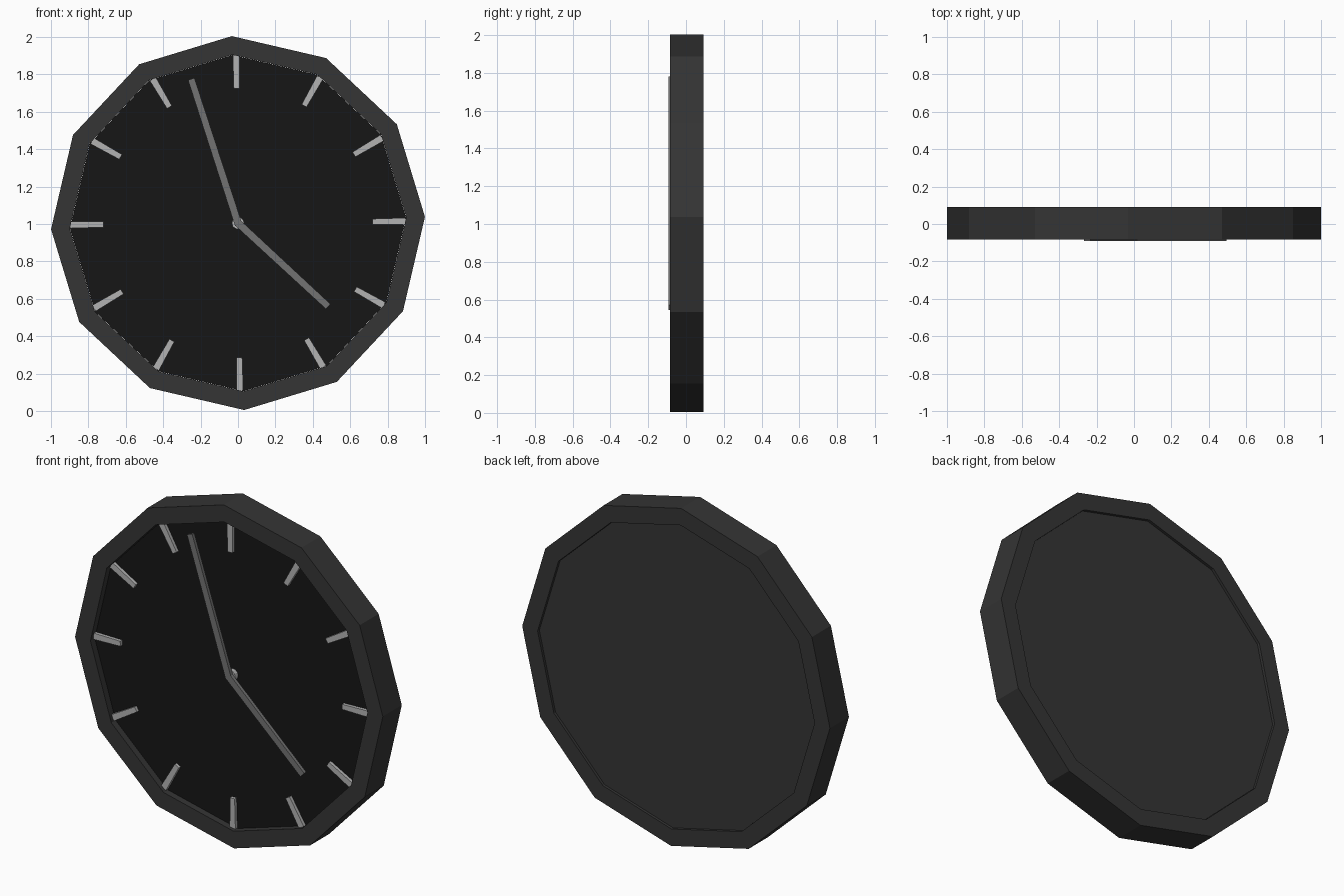
import bpy, bmesh
from math import sin, cos, pi, radians, atan2, hypot

if "Cube" in bpy.data.objects:
    bpy.data.objects.remove(bpy.data.objects["Cube"])

SIDES, TWIST = 12, radians(1.9)
CZ = 1.005


def material(name, v):
    m = bpy.data.materials.new(name)
    m.diffuse_color = (v, v, v, 1)
    m.use_nodes = True
    m.node_tree.nodes["Principled BSDF"].inputs["Base Color"].default_value = m.diffuse_color
    return m


FRAME = material("charcoal", 0.035)
DIAL = material("black", 0.008)
HANDS = material("mid_grey", 0.17)
MARKS = material("light_grey", 0.45)


def finish(name, bm, mat):
    bmesh.ops.recalc_face_normals(bm, faces=bm.faces)
    me = bpy.data.meshes.new(name)
    bm.to_mesh(me)
    bm.free()
    me.materials.append(mat)
    ob = bpy.data.objects.new(name, me)
    bpy.context.collection.objects.link(ob)
    return ob


def loop(bm, r, y, n=SIDES):
    return [bm.verts.new((r * cos(TWIST + 2 * pi * i / n), y,
                          CZ + r * sin(TWIST + 2 * pi * i / n))) for i in range(n)]


def bridge(bm, a, b):
    n = len(a)
    for i in range(n):
        bm.faces.new((a[i], a[(i + 1) % n], b[(i + 1) % n], b[i]))


def disc(name, r, y0, y1, mat, n=SIDES):
    bm = bmesh.new()
    a, b = loop(bm, r, y0, n), loop(bm, r, y1, n)
    bridge(bm, a, b)
    bm.faces.new(a)
    bm.faces.new(b)
    return finish(name, bm, mat)


def bar(name, angle, r0, r1, w0, w1, y0, y1, mat):
    """Radial tapered bar lying on the dial."""
    bm = bmesh.new()
    c, s = cos(angle), sin(angle)
    outline = [(r0, -w0 / 2), (r1, -w1 / 2), (r1, w1 / 2), (r0, w0 / 2)]
    a, b = [[bm.verts.new((u * c - v * s, y, CZ + u * s + v * c)) for u, v in outline]
            for y in (y0, y1)]
    bridge(bm, a, b)
    bm.faces.new(a)
    bm.faces.new(b)
    return finish(name, bm, mat)


# Outer frame: rectangular section swept round a twelve-sided ring
bm = bmesh.new()
section = [(1.0, -0.084), (1.0, 0.092), (0.9, 0.092), (0.9, -0.084)]
rings = [loop(bm, r, y) for r, y in section]
for i in range(4):
    bridge(bm, rings[i], rings[(i + 1) % 4])
finish("frame", bm, FRAME)

# Back panel and dial, both recessed in the frame
disc("back_panel", 0.899, 0.0, 0.077, FRAME)
disc("dial", 0.899, -0.045, 0.0, DIAL)

# Hour markers
for i in range(12):
    bar(f"hour_marker_{i + 1}", radians(30 * i + 0.6), 0.72, 0.895,
        0.03, 0.037, -0.064, -0.044, MARKS)

# Hub and hands
disc("hub", 0.033, -0.072, -0.044, MARKS)
for name, x, z in (("minute_hand", -0.25, 0.77), ("hour_hand", 0.482, -0.446)):
    bar(name, atan2(z, x), -0.01, hypot(x, z), 0.04, 0.036, -0.092, -0.072, HANDS)
